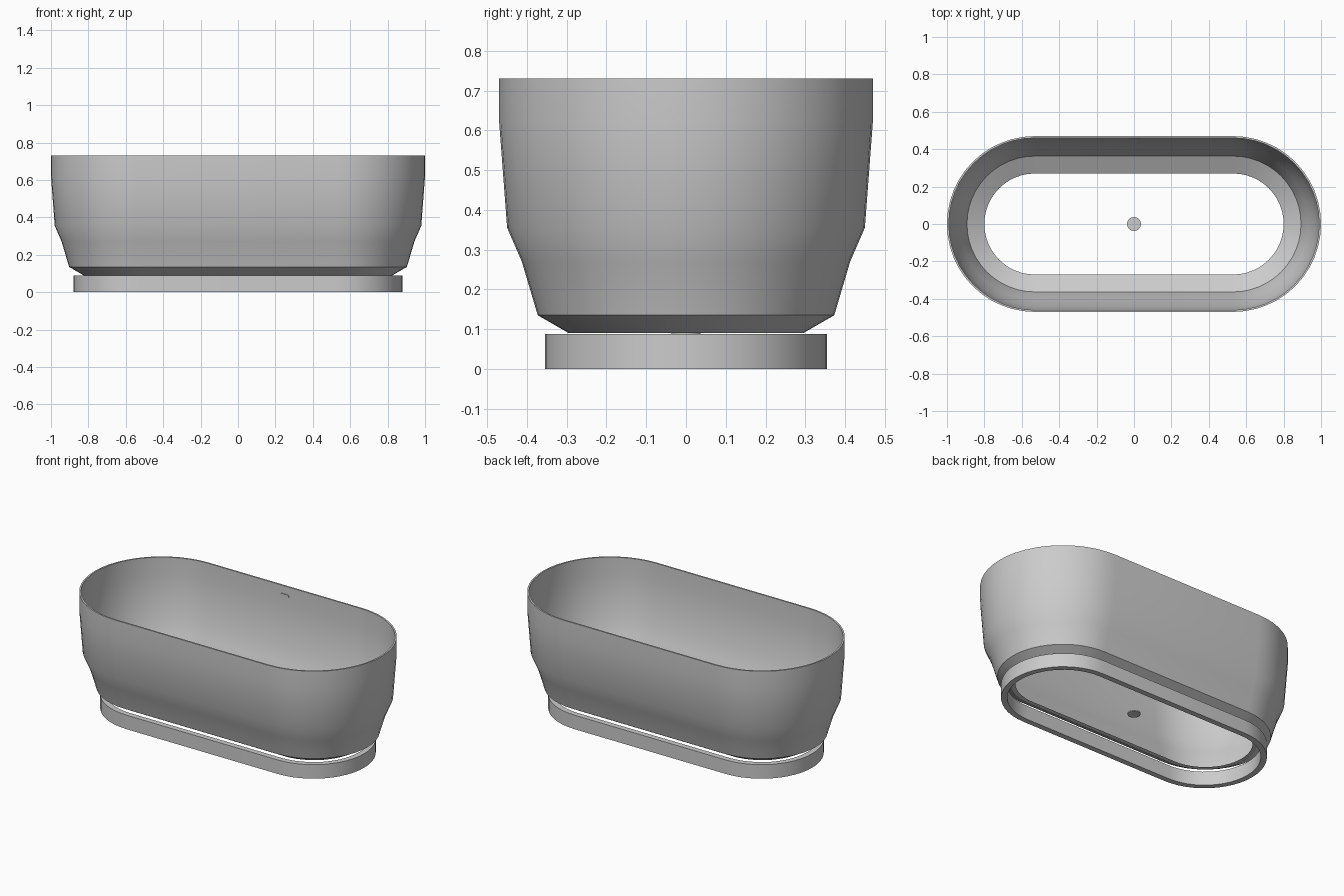
import bpy, bmesh, math
from mathutils import Matrix

if "Cube" in bpy.data.objects:
    bpy.data.objects.remove(bpy.data.objects["Cube"])

STRAIGHT = 0.53   # half length of the straight sides
ARC = 24          # segments per rounded end

grey = bpy.data.materials.new("grey_enamel")
grey.use_nodes = True
grey.diffuse_color = (0.6, 0.6, 0.6, 1)
grey.node_tree.nodes["Principled BSDF"].inputs["Base Color"].default_value = (0.6, 0.6, 0.6, 1)


def stadium(bm, radius, z, straight):
    """Ring of vertices: two half circles joined by straight sides."""
    ring = []
    for side in (1, -1):
        for i in range(ARC + 1):
            a = math.pi * (i / ARC - 0.5)
            ring.append(bm.verts.new((side * (straight + radius * math.cos(a)),
                                      side * radius * math.sin(a), z)))
    return ring


def finish(bm, name):
    bmesh.ops.recalc_face_normals(bm, faces=bm.faces)
    mesh = bpy.data.meshes.new(name)
    bm.to_mesh(mesh)
    bm.free()
    mesh.materials.append(grey)
    obj = bpy.data.objects.new(name, mesh)
    bpy.context.collection.objects.link(obj)
    bpy.ops.object.select_all(action='DESELECT')
    obj.select_set(True)
    bpy.context.view_layer.objects.active = obj
    bpy.ops.object.shade_smooth_by_angle(angle=math.radians(30))
    return obj


def sweep(name, profile, straight=STRAIGHT):
    """Closed (radius, z) profile carried around the stadium."""
    bm = bmesh.new()
    rings = [stadium(bm, r, z, straight) for r, z in profile]
    for a, b in zip(rings, rings[1:] + rings[:1]):
        for i in range(len(a)):
            j = (i + 1) % len(a)
            bm.faces.new((a[i], a[j], b[j], b[i]))
    return finish(bm, name)


def plate(name, radius, thickness, straight, matrix):
    """Thin solid stadium or disc."""
    bm = bmesh.new()
    low = stadium(bm, radius, -thickness / 2, straight)
    high = stadium(bm, radius, thickness / 2, straight)
    bm.faces.new(low)
    bm.faces.new(high)
    for i in range(len(low)):
        j = (i + 1) % len(low)
        bm.faces.new((low[i], low[j], high[j], high[i]))
    bmesh.ops.remove_doubles(bm, verts=bm.verts, dist=0.0001)
    bmesh.ops.transform(bm, matrix=matrix, verts=bm.verts)
    return finish(bm, name)


# Tub wall: outside going up, inside coming down, open at the bottom
outside = [(0.295, 0.09), (0.373, 0.135), (0.413, 0.27), (0.45, 0.355), (0.47, 0.62), (0.47, 0.73)]
inside = [(0.46, 0.73), (0.46, 0.62), (0.44, 0.358), (0.403, 0.273), (0.363, 0.143), (0.27, 0.092)]
sweep("tub_wall", outside + inside)

# Plinth ring under the tub
sweep("plinth_ring", [(0.355, 0), (0.355, 0.088), (0.32, 0.088), (0.32, 0)], straight=0.525)

# Drain cover and overflow slot
plate("drain_cover", 0.037, 0.008, 0, Matrix.Translation((0, 0, 0.09)))
plate("overflow_slot", 0.01, 0.006, 0.022,
      Matrix.Translation((0, 0.459, 0.67)) @ Matrix.Rotation(math.radians(90), 4, 'X'))
